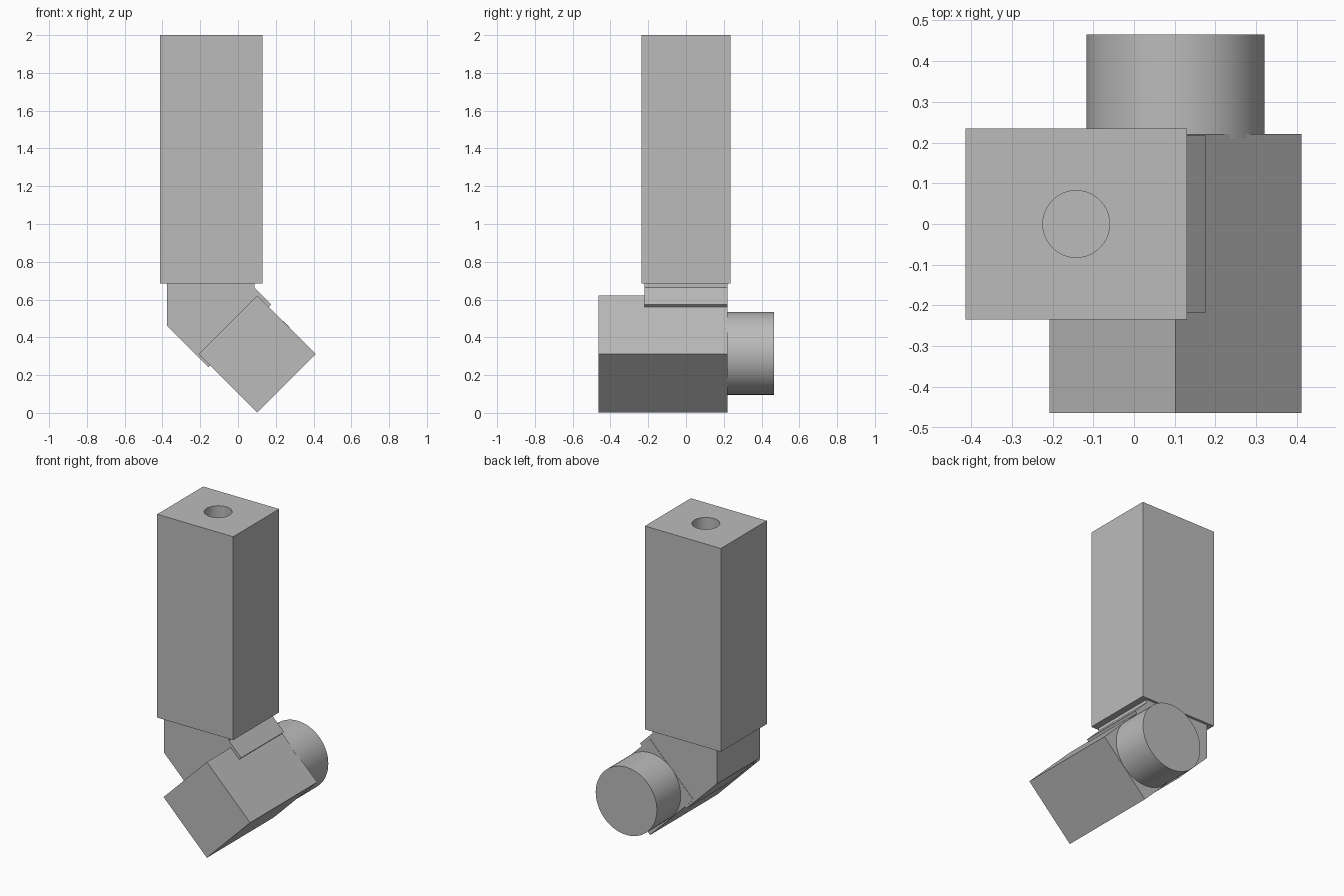
import bpy
import math
from mathutils import Matrix, Vector

cube = bpy.data.objects.get("Cube")
if cube:
    bpy.data.objects.remove(cube, do_unlink=True)

# Single flat colour
grey = bpy.data.materials.new("plain grey")
grey.use_nodes = True
colour = (0.5, 0.5, 0.5, 1)
grey.diffuse_color = colour
grey.node_tree.nodes["Principled BSDF"].inputs["Base Color"].default_value = colour


def finish(name):
    obj = bpy.context.object
    obj.name = name
    obj.data.materials.append(grey)
    return obj


def box(name, centre, size, turn=0):
    bpy.ops.mesh.primitive_cube_add(size=1)
    obj = finish(name)
    obj.data.transform(Matrix.Translation(Vector(centre))
                       @ Matrix.Rotation(turn, 4, 'Y')
                       @ Matrix.Diagonal((*size, 1)))
    return obj


def cylinder(name, centre, radius, depth, turn=0):
    bpy.ops.mesh.primitive_cylinder_add(vertices=64, radius=radius, depth=depth,
                                        location=centre, rotation=(turn, 0, 0))
    return finish(name)


def prism(name, outline, half_depth):
    """Extrude an x-z outline symmetrically along y."""
    n = len(outline)
    verts = [(x, y, z) for y in (-half_depth, half_depth) for x, z in outline]
    faces = [tuple(range(n)), tuple(reversed(range(n, 2 * n)))]
    faces += [(i, i + n, (i + 1) % n + n, (i + 1) % n) for i in range(n)]
    mesh = bpy.data.meshes.new(name)
    mesh.from_pydata(verts, [], faces)
    obj = bpy.data.objects.new(name, mesh)
    bpy.context.collection.objects.link(obj)
    mesh.materials.append(grey)
    return obj


# Tall post with a round socket bored in its top
post = box("post", (-0.142, 0, 1.342), (0.544, 0.47, 1.316))
cutter = cylinder("socket_cutter", (-0.142, 0, 1.8), 0.082, 1.0)
cutter.hide_render = True
cutter.hide_set(True)
bore = post.modifiers.new("socket", 'BOOLEAN')
bore.operation = 'DIFFERENCE'
bore.solver = 'EXACT'
bore.object = cutter
bpy.context.view_layer.objects.active = post
bpy.ops.object.modifier_apply(modifier=bore.name)
bpy.data.objects.remove(cutter, do_unlink=True)
bpy.ops.object.select_all(action='DESELECT')
post.select_set(True)
bpy.ops.object.shade_smooth_by_angle(angle=math.radians(30))

# Angled elbow between the post and the block
prism("elbow", [(-0.375, 0.69), (-0.375, 0.46), (-0.157, 0.242),
                (0.176, 0.575), (0.088, 0.663), (0.088, 0.69)], 0.219)

# Block turned on its edge, with a round boss behind
side = 0.31 * math.sqrt(2)
box("block", (0.102, -0.1215, 0.312), (side, 0.685, side), math.pi / 4)
cylinder("boss", (0.102, 0.3375, 0.315), 0.219, 0.255, math.pi / 2)
bpy.ops.object.shade_smooth_by_angle(angle=math.radians(30))
